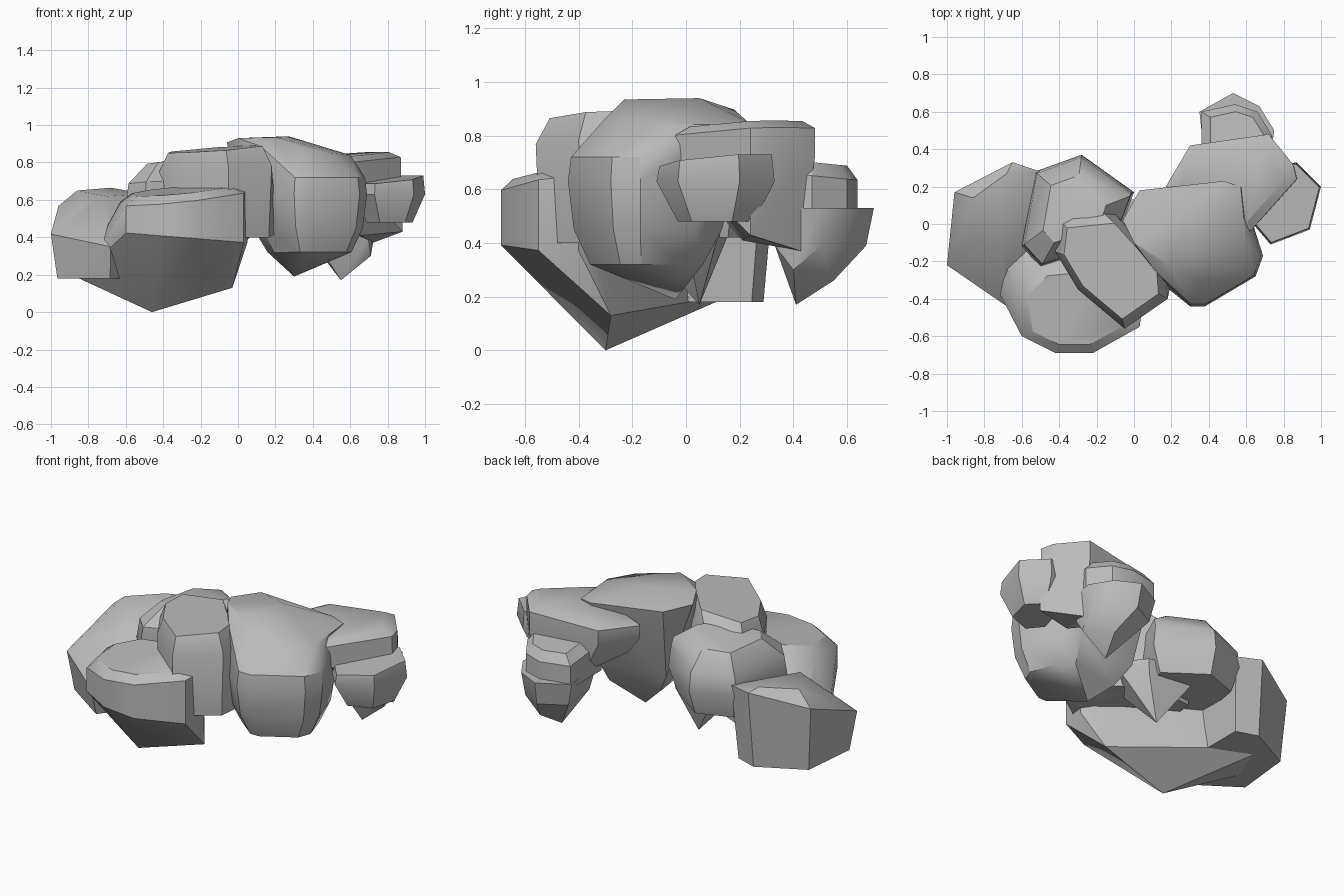
import bpy
import bmesh
import math
from mathutils import Vector

# Remove the default cube only
default_cube = bpy.data.objects.get("Cube")
if default_cube:
    bpy.data.objects.remove(default_cube, do_unlink=True)

# One plain stone colour
stone = bpy.data.materials.new("stone grey")
stone.use_nodes = True
stone_colour = (0.5, 0.5, 0.5, 1)
stone.diffuse_color = stone_colour
stone.node_tree.nodes["Principled BSDF"].inputs["Base Color"].default_value = stone_colour


def make_rock(name, outline, layers, tips=()):
    """Hull of a plan outline stacked in layers (height, scale, x slope, y slope)."""
    corners = [Vector(point) for point in outline]
    centre = sum(corners, Vector((0, 0))) / len(corners)
    mesh_builder = bmesh.new()
    for height, scale, slope_x, slope_y in layers:
        for corner in corners:
            offset = (corner - centre) * scale
            place = centre + offset
            lift = offset.x * slope_x + offset.y * slope_y
            mesh_builder.verts.new((place.x, place.y, height + lift))
    for tip in tips:
        mesh_builder.verts.new(tip)
    bmesh.ops.convex_hull(mesh_builder, input=mesh_builder.verts)
    # Drop points that ended up inside, and merge nearly flat facets
    unused = [v for v in mesh_builder.verts if not v.link_faces]
    bmesh.ops.delete(mesh_builder, geom=unused, context="VERTS")
    bmesh.ops.dissolve_limit(mesh_builder, angle_limit=math.radians(3),
                             verts=mesh_builder.verts, edges=mesh_builder.edges)
    bmesh.ops.recalc_face_normals(mesh_builder, faces=mesh_builder.faces)
    mesh = bpy.data.meshes.new(name)
    mesh_builder.to_mesh(mesh)
    mesh_builder.free()
    mesh.materials.append(stone)
    rock = bpy.data.objects.new(name, mesh)
    bpy.context.collection.objects.link(rock)
    bpy.ops.object.select_all(action="DESELECT")
    rock.select_set(True)
    bpy.context.view_layer.objects.active = rock
    bpy.ops.object.shade_smooth_by_angle(angle=math.radians(32))
    return rock


# Domed boulder at the far right end, its top rising to the back
make_rock("end_boulder",
          [(-1, -.22), (-.96, .17), (-.65, .33), (-.5, .28), (-.5, -.2), (-.68, -.44)],
          [(.51, 1, .05, .38), (.18, .88, 0, 0)],
          [(-.86, .14, .65), (-.68, .27, .665), (-.7, -.1, .62), (-.84, -.1, .57)])

# Front boulder with a pointed keel
make_rock("front_boulder",
          [(-.6, -.6), (-.42, -.69), (-.22, -.69), (.03, -.55), (.05, -.4),
           (-.2, -.2), (-.5, -.23), (-.63, -.36)],
          [(.4, 1, -.08, 0), (.61, 1, .1, .1), (.65, .8, .09, .1)],
          [(-.46, -.3, 0), (-.03, -.28, .13), (-.85, -.12, .18), (-.82, .18, .21)])

# Tall slab leaning over the front boulder
make_rock("middle_slab",
          [(-.4, .02), (-.1, .05), (.17, -.25), (.18, -.4), (-.05, -.56),
           (-.3, -.35), (-.42, -.15)],
          [(.4, .95, 0, 0), (.77, 1, .06, .02), (.87, .84, .09, .04)],
          [(.21, -.25, .42), (-.25, .14, .72)])

# Rounded boulder at the back, with a separate pointed rock below it
make_rock("back_boulder",
          [(-.53, .28), (-.28, .37), (-.2, .3), (0, .17), (-.1, -.1),
           (-.5, -.23), (-.6, -.12)],
          [(.42, .82, 0, 0), (.57, 1, 0, 0), (.69, .95, .05, -.05), (.8, .6, .08, -.05)],
          [(-.02, .15, .75), (-.15, .1, .84)])
make_rock("back_keel",
          [(.1, 0), (0, .13), (-.3, .17), (-.35, -.1), (-.05, -.2)],
          [(.5, 1, 0, 0), (.42, .9, 0, 0)],
          [(-.12, .05, .17)])

# Largest boulder: bulging lower body rising into a flat cap
cap_outline = [(-.06, .02), (.03, .18), (.48, .23), (.57, .2), (.6, -.1),
               (.5, -.23), (.35, -.3), (.12, -.26)]
make_rock("large_boulder",
          [(.1, -.28), (.3, -.44), (.38, -.44), (.65, -.28), (.69, -.17),
           (.62, .05), (.5, .16), (.05, .1)],
          [(.32, .7, 0, 0), (.45, .92, 0, 0), (.63, 1, 0, 0), (.72, .96, 0, 0)],
          [(x, y, .9 - .1 * x) for x, y in cap_outline]
          + [(.3, -.04, .19), (0, -.1, .93), (.2, -.23, .935), (.27, .05, .94)])

# Flat boulder on the left end, deep at its back
make_rock("left_slab",
          [(.17, .2), (.3, .42), (.72, .48), (.85, .32), (.87, .24), (.62, -.04), (.4, .05)],
          [(.71, 1, 0, .03), (.81, 1, .06, .04), (.84, .8, .06, .04)],
          [(.4, .4, .52), (.72, .43, .37), (.88, .24, .43), (.66, .21, .41), (.25, .2, .6)])

# Small boulder at the left tip
make_rock("left_tip_boulder",
          [(1, .2), (.87, .33), (.7, .3), (.62, .02), (.73, -.11), (.94, -.03)],
          [(.63, 1, 0, 0), (.71, .95, .08, .08), (.48, .65, 0, 0)])

# Pair of rocks at the rear left: a cap and a pointed base
make_rock("rear_cap",
          [(.36, .6), (.54, .64), (.66, .6), (.74, .47), (.7, .28), (.36, .3)],
          [(.5, 1, 0, 0), (.65, 1, 0, -.1), (.7, .75, 0, -.1)])
make_rock("rear_base",
          [(.35, .6), (.53, .7), (.67, .63), (.75, .5), (.72, .3), (.38, .32)],
          [(.53, 1, 0, 0), (.39, .85, 0, 0)],
          [(.55, .41, .17), (.6, .55, .26), (.71, .4, .3)])
